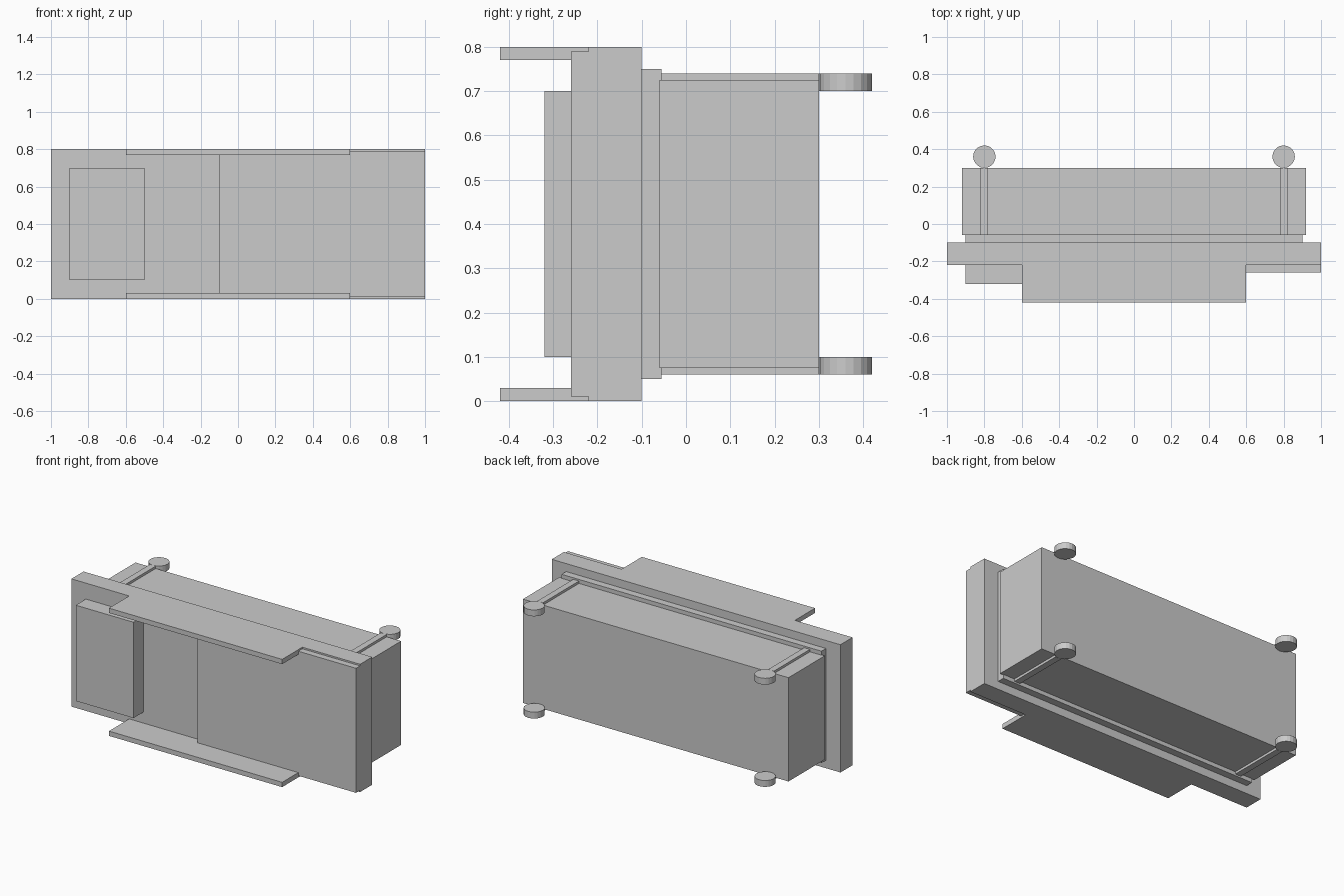
import bpy
import bmesh
from mathutils import Matrix

if "Cube" in bpy.data.objects:
    bpy.data.objects.remove(bpy.data.objects["Cube"])

grey = bpy.data.materials.new("light_grey")
grey.diffuse_color = (0.6, 0.6, 0.6, 1)
grey.use_nodes = True
grey.node_tree.nodes["Principled BSDF"].inputs["Base Color"].default_value = grey.diffuse_color


def finish(name, bm):
    mesh = bpy.data.meshes.new(name)
    bm.to_mesh(mesh)
    bm.free()
    mesh.materials.append(grey)
    obj = bpy.data.objects.new(name, mesh)
    bpy.context.collection.objects.link(obj)
    return obj


def box(name, x, y, z):
    """Box from (low, high) ranges on each axis."""
    bm = bmesh.new()
    bmesh.ops.create_cube(bm, size=1)
    for v in bm.verts:
        v.co = [r[0] if c < 0 else r[1] for c, r in zip(v.co, (x, y, z))]
    return finish(name, bm)


def disc(name, x, y, z, radius):
    bm = bmesh.new()
    bmesh.ops.create_cone(bm, cap_ends=True, segments=20, radius1=radius,
                          radius2=radius, depth=z[1] - z[0],
                          matrix=Matrix.Translation((x, y, sum(z) / 2)))
    return finish(name, bm)


# Front slab with its raised panel and block
box("front_slab", (-1, 1), (-0.22, -0.10), (0, 0.8))
box("sliding_panel", (-0.1, 1), (-0.26, -0.22), (0.01, 0.79))
box("raised_block", (-0.9, -0.5), (-0.32, -0.22), (0.1, 0.7))

# Backing plate and rear body
box("backing_plate", (-0.9, 0.9), (-0.10, -0.055), (0.05, 0.75))
box("rear_body", (-0.92, 0.92), (-0.06, 0.30), (0.075, 0.725))

# Ledges, rails and end discs at the top and bottom
levels = {
    "lower": ((0, 0.03), (0.06, 0.10)),
    "upper": ((0.77, 0.8), (0.70, 0.74)),
}
for level, (ledge_z, rail_z) in levels.items():
    box(level + "_ledge", (-0.6, 0.6), (-0.42, -0.22), ledge_z)
    for side, x in (("left", -0.8), ("right", 0.8)):
        box(f"{level}_{side}_rail", (x - 0.02, x + 0.02), (-0.055, 0.30), rail_z)
        disc(f"{level}_{side}_disc", x, 0.36, rail_z, 0.06)
